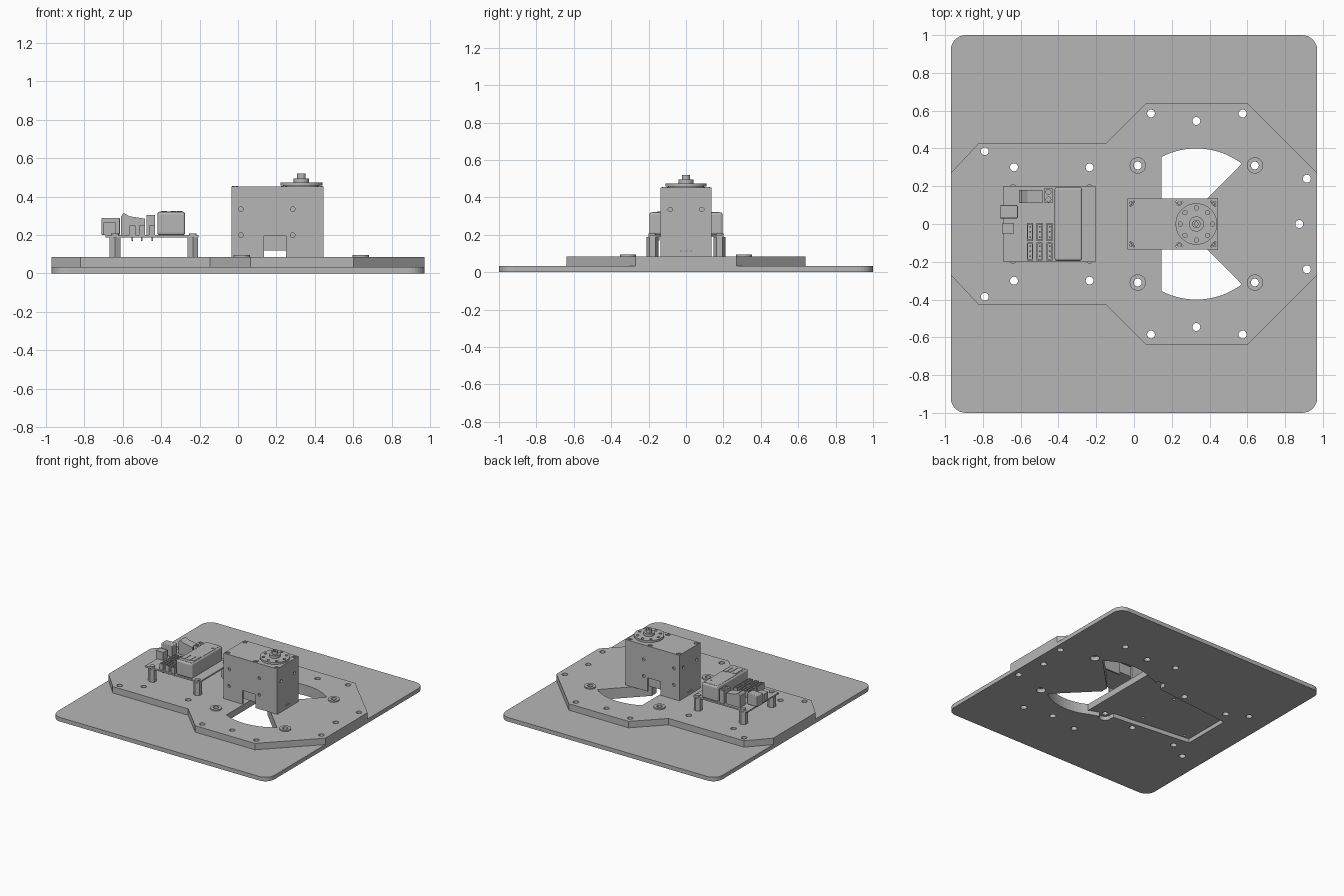
import bpy, bmesh, math
from mathutils import Matrix, Vector

cube = bpy.data.objects.get("Cube")
if cube:
    bpy.data.objects.remove(cube, do_unlink=True)

grey = bpy.data.materials.new("mid_grey")
grey.use_nodes = True
COLOUR = (0.47, 0.47, 0.47, 1)
grey.diffuse_color = COLOUR
grey.node_tree.nodes["Principled BSDF"].inputs["Base Color"].default_value = COLOUR


def add(name, mesh):
    obj = bpy.data.objects.new(name, mesh)
    bpy.context.collection.objects.link(obj)
    mesh.materials.clear()
    mesh.materials.append(grey)
    return obj


def circle(x, y, r, n=24, start=0, end=360):
    steps = n if end - start == 360 else n + 1
    angles = [math.radians(start + (end - start) * i / n) for i in range(steps)]
    return [(x + r * math.cos(a), y + r * math.sin(a)) for a in angles]


def rect(x0, x1, y0, y1):
    return [(x0, y0), (x1, y0), (x1, y1), (x0, y1)]


def mirror_y(half):
    """Close a half outline by reflecting it across the x axis."""
    return half + [(x, -y) for x, y in reversed(half)]


def both(points):
    return [(x, s * y) for x, y in points for s in (1, -1)]


def plate(name, outline, holes, z0, z1, matrix=None):
    """Extrude a flat outline with holes from z0 to z1."""
    curve = bpy.data.curves.new(name + "_profile", 'CURVE')
    curve.dimensions = '2D'
    curve.fill_mode = 'BOTH'
    curve.extrude = (z1 - z0) / 2
    for loop in [outline] + holes:
        spline = curve.splines.new('POLY')
        spline.points.add(len(loop) - 1)
        for p, (x, y) in zip(spline.points, loop):
            p.co = (x, y, 0, 1)
        spline.use_cyclic_u = True
    temp = bpy.data.objects.new(name + "_profile", curve)
    bpy.context.collection.objects.link(temp)
    graph = bpy.context.evaluated_depsgraph_get()
    mesh = bpy.data.meshes.new_from_object(temp.evaluated_get(graph))
    bpy.data.objects.remove(temp, do_unlink=True)
    mesh.transform(Matrix.Translation((0, 0, (z0 + z1) / 2)))
    if matrix:
        mesh.transform(matrix)
    bm = bmesh.new()
    bm.from_mesh(mesh)
    bmesh.ops.remove_doubles(bm, verts=bm.verts, dist=1e-5)
    bmesh.ops.recalc_face_normals(bm, faces=bm.faces)
    for f in bm.faces:
        f.smooth = False
    bm.to_mesh(mesh)
    bm.free()
    return add(name, mesh)


def box(name, x0, x1, y0, y1, z0, z1, bevel=0):
    bm = bmesh.new()
    size = Vector((x1 - x0, y1 - y0, z1 - z0))
    mid = Vector((x0 + x1, y0 + y1, z0 + z1)) / 2
    bmesh.ops.create_cube(bm, size=1, matrix=Matrix.Translation(mid) @ Matrix.Diagonal(size.to_4d()))
    if bevel:
        bmesh.ops.bevel(bm, geom=bm.edges[:], offset=bevel, segments=3, profile=0.5, affect='EDGES')
    mesh = bpy.data.meshes.new(name)
    bm.to_mesh(mesh)
    bm.free()
    return add(name, mesh)


def disc(name, x, y, r, z0, z1, hole=0, n=32):
    return plate(name, circle(x, y, r, n), [circle(x, y, hole, 20)] if hole else [], z0, z1)


# Shared hole positions
HUB = 0.33
bolts = both([(0.09, 0.585), (HUB, 0.545), (0.575, 0.585), (0.915, 0.24),
              (-0.79, 0.385), (-0.635, 0.3), (-0.235, 0.3)]) + [(0.875, 0)]
washers = both([(0.02, 0.31), (0.64, 0.31)])
posts = both([(-0.64, 0.18), (-0.235, 0.18)])
fan = [(0.285, 0.03)] + circle(HUB, 0, 0.4, 16, 53, 117.5)

# Base plate with rounded corners and a large underside cutout
corners = []
for i, (x, y) in enumerate([(0.89, 0.92), (-0.89, 0.92), (-0.89, -0.92), (0.89, -0.92)]):
    corners += circle(x, y, 0.08, 8, 90 * i, 90 * i + 90)
cutout = mirror_y(fan + circle(0.02, 0.31, 0.045, 10, 20, 200) + [(-0.03, 0.27), (-0.7, 0.2)])
base_holes = [circle(x, y, 0.024) for x, y in bolts]
base_holes += [circle(x, y, 0.035) for x, y in washers if x > 0.5]
plate("base_plate", corners, [cutout] + base_holes, 0, 0.033)

# Upper mounting plate
upper = mirror_y([(0.97, 0.27), (0.6, 0.64), (0.065, 0.64), (-0.145, 0.43), (-0.82, 0.43), (-0.97, 0.27)])
upper_holes = [mirror_y(fan + [(0.145, 0.3)])]
upper_holes += [circle(x, y, 0.021) for x, y in bolts + washers]
upper_holes += [circle(x, y, 0.011, 12) for x, y in posts]
plate("upper_plate", upper, upper_holes, 0.033, 0.085)
for x, y in washers:
    disc("washer", x, y, 0.043, 0.085, 0.095, hole=0.021)

# Motor bracket: notched side walls, end walls and a lid around the motor body
X0, X1, W, LOW, TOP = -0.035, 0.445, 0.135, 0.085, 0.45
wall = [(X0, LOW), (0.135, LOW), (0.135, 0.195), (0.25, 0.195), (0.25, LOW), (X1, LOW), (X1, TOP), (X0, TOP)]
wall_holes = [circle(x, z, 0.012, 16) for x in (0.015, 0.285) for z in (0.2, 0.335)]
upright = Matrix.Rotation(math.pi / 2, 4, 'X')
for s in (-1, 1):
    plate("bracket_side", wall, wall_holes, s * W - 0.006 - s * 0.006, s * W + 0.006 - s * 0.006, upright)
end_holes = [circle(y, 0.335, 0.012, 16) for y in (-0.085, 0.085)]
end_turn = Matrix.Rotation(math.pi / 2, 4, 'Z') @ upright
for x in (X0, X1 - 0.012):
    plate("bracket_end", rect(-W + 0.012, W - 0.012, LOW, TOP), end_holes + [rect(-0.03, 0.03, 0.11, 0.116)],
          x, x + 0.012, end_turn)
box("motor_body", X0 + 0.02, X1 - 0.02, -W + 0.02, W - 0.02, 0.12, TOP - 0.004)
screws = both([(-0.015, 0.112), (0.24, 0.112), (0.425, 0.112)])
plate("bracket_lid", rect(X0, X1, -W, W), [circle(x, y, 0.019, 16) for x, y in screws], TOP - 0.01, TOP + 0.003)
for x, y in screws:
    disc("lid_screw", x, y, 0.016, TOP - 0.01, TOP + 0.005, hole=0.008, n=16)

# Output horn on the motor shaft
ring = [circle(HUB + 0.085 * math.cos(a), 0.085 * math.sin(a), 0.011, 12)
        for a in (math.radians(45 * i) for i in range(8))]
disc("horn_collar", HUB, 0, 0.095, TOP, 0.458)
plate("horn_disc", circle(HUB, 0, 0.11, 40), ring, 0.458, 0.474)
disc("horn_hub", HUB, 0, 0.04, 0.474, 0.495)
disc("shaft_screw", HUB, 0, 0.022, 0.495, 0.52, hole=0.01)

# Circuit board on hexagonal posts
plate("circuit_board", rect(-0.69, -0.205, -0.2, 0.2), [circle(x, y, 0.014, 12) for x, y in posts], 0.188, 0.2)
for x, y in posts:
    plate("board_post", circle(x, y, 0.032, 6, 30, 390), [circle(x, y, 0.011, 12)], LOW, 0.188)
    disc("post_screw", x, y, 0.02, 0.2, 0.207, n=16)

# Large rounded module with its sockets
box("module_case", -0.42, -0.275, -0.195, 0.195, 0.2, 0.32, bevel=0.012)
box("module_label", -0.408, -0.287, -0.18, 0.18, 0.318, 0.322)
for x, y in [(-0.383, -0.11), (-0.338, -0.11), (-0.305, -0.1)]:
    box("module_socket", x - 0.014, x + 0.014, y - 0.045, y + 0.045, 0.316, 0.325)
disc("module_screw", -0.31, 0.12, 0.009, 0.32, 0.325, n=12)

# Power jack and data port on the board edge
box("power_jack", -0.71, -0.615, 0.03, 0.1, 0.2, 0.29, bevel=0.006)
box("data_port", -0.7, -0.635, -0.05, 0.003, 0.2, 0.265)

# Rocker switch with a sloping top, and a terminal block
rocker = [(-0.61, 0.2), (-0.485, 0.2), (-0.485, 0.285), (-0.565, 0.298), (-0.595, 0.315), (-0.61, 0.295)]
plate("rocker_switch", rocker, [], -0.18, -0.11, upright)
plate("terminal_block", rect(-0.475, -0.432, 0.11, 0.19), [circle(-0.453, y, 0.013, 12) for y in (0.13, 0.17)], 0.2, 0.305)
box("terminal_floor", -0.472, -0.435, 0.113, 0.187, 0.2, 0.292)

# Two rows of open pin sockets, with pins poking through the board
for x in (-0.55, -0.5, -0.447):
    for y in (-0.145, -0.042):
        plate("pin_socket", rect(x - 0.016, x + 0.016, y - 0.048, y + 0.048),
              [rect(x - 0.01, x + 0.01, y - 0.04, y + 0.04)], 0.2, 0.25)
        for k in (-1, 0, 1):
            py = y + 0.027 * k
            box("socket_pin", x - 0.004, x + 0.004, py - 0.004, py + 0.004, 0.17, 0.24)
